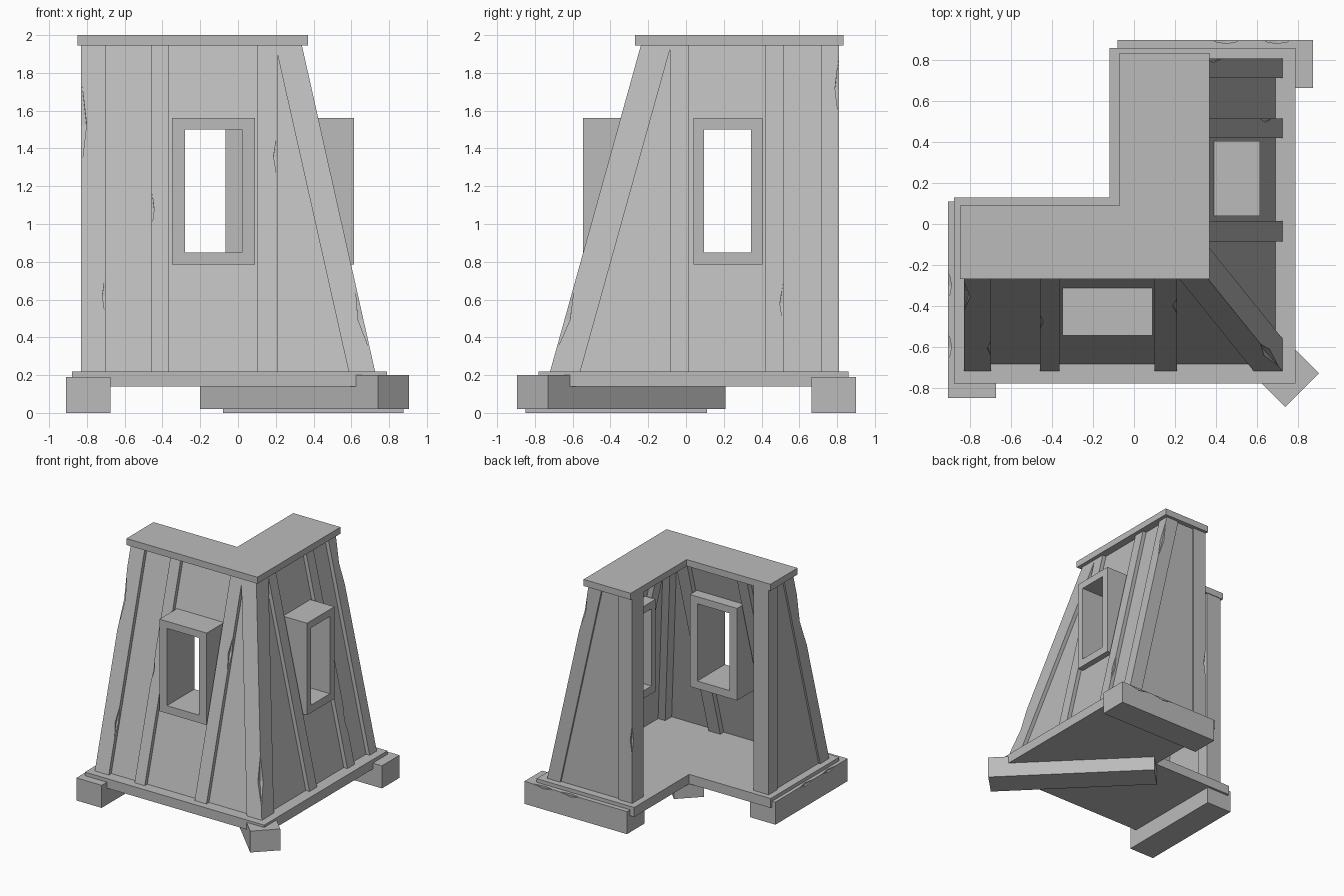
import bpy, bmesh
from mathutils import Vector

cube = bpy.data.objects.get("Cube")
if cube:
    bpy.data.objects.remove(cube, do_unlink=True)

stone = bpy.data.materials.new("plain grey")
stone.use_nodes = True
GREY = (0.5, 0.5, 0.5, 1)
stone.diffuse_color = GREY
stone.node_tree.nodes["Principled BSDF"].inputs["Base Color"].default_value = GREY

FLOOR, CEIL = 0.20, 1.96       # wall ends sit just inside the slabs
RUN = CEIL - FLOOR
FRONT = (-0.725, -0.235)       # outer y of the front posts, low and high
SIDE = (0.73, 0.335)           # outer x of the side posts, low and high


def finish(name, bm):
    bmesh.ops.recalc_face_normals(bm, faces=bm.faces)
    mesh = bpy.data.meshes.new(name)
    bm.to_mesh(mesh)
    bm.free()
    mesh.materials.append(stone)
    obj = bpy.data.objects.new(name, mesh)
    bpy.context.collection.objects.link(obj)
    return obj


def loft(name, low, high, z0=FLOOR, z1=CEIL):
    """Solid between two plan outlines with equal point counts."""
    bm = bmesh.new()
    a = [bm.verts.new((x, y, z0)) for x, y in low]
    b = [bm.verts.new((x, y, z1)) for x, y in high]
    bm.faces.new(a)
    bm.faces.new(b)
    for i in range(len(a)):
        j = (i + 1) % len(a)
        bm.faces.new((a[i], a[j], b[j], b[i]))
    return finish(name, bm)


def rect(x0, x1, y0, y1):
    return [(x0, y0), (x1, y0), (x1, y1), (x0, y1)]


def box(name, x0, x1, y0, y1, z0, z1):
    r = rect(x0, x1, y0, y1)
    return loft(name, r, r, z0, z1)


def l_slab(name, x0, x1, y0, y1, xi, yi, z0, z1):
    r = [(x0, y0), (x1, y0), (x1, y1), (xi, y1), (xi, yi), (x0, yi)]
    return loft(name, r, r, z0, z1)


def cut(obj, cutter):
    mod = obj.modifiers.new("cut", "BOOLEAN")
    mod.operation = "DIFFERENCE"
    mod.solver = "EXACT"
    mod.object = cutter


# Roof and floor slabs
l_slab("roof_slab", -0.85, 0.37, -0.27, 0.835, -0.07, 0.09, 1.945, 2.0)
l_slab("floor_slab", -0.88, 0.79, -0.78, 0.86, -0.12, 0.13, 0.14, 0.22)

# Support beams, one set diagonally under the corner
beams = [box("left_beam", -0.91, -0.675, -0.85, 0.11, 0, 0.19),
         box("back_beam", -0.08, 0.875, 0.665, 0.90, 0, 0.19)]
diagonal = [(0.74, -0.895), (0.905, -0.73), (-0.035, 0.21), (-0.2, 0.045)]
beams.append(loft("corner_beam", diagonal, diagonal, 0.02, 0.20))

# Posts on the leaning walls
posts = []
depth = 0.12
for name, x0, x1 in (("front_end_post", -0.83, -0.70),
                     ("front_left_post", -0.46, -0.365),
                     ("front_right_post", 0.10, 0.21)):
    posts.append(loft(name, *[rect(x0, x1, y, y + depth) for y in FRONT]))
for name, y0, y1 in (("side_end_post", 0.715, 0.81),
                     ("side_back_post", 0.42, 0.515),
                     ("side_front_post", -0.085, 0.015)):
    posts.append(loft(name, *[rect(x - depth, x, y0, y1) for x in SIDE]))
corner = [rect(x - 0.14, x, y, y + 0.16) for x, y in zip(SIDE, FRONT)]
corner_post = loft("corner_post", *corner)
posts.append(corner_post)

# Upright posts at the open back
posts.append(box("left_upright", -0.83, -0.69, -0.03, 0.085, FLOOR, CEIL))
posts.append(box("back_upright", -0.065, 0.06, 0.66, 0.81, FLOOR, CEIL))

# Wall panels, set back from the posts
inset, thick = 0.034, 0.04
panel_y = [y + inset for y in FRONT]
panel_x = [x - inset for x in SIDE]
front_panel = loft("front_panel", *[rect(-0.80, x - 0.02, y, y + thick)
                                    for x, y in zip(panel_x, panel_y)])
side_panel = loft("side_panel", *[rect(x - thick, x, y + 0.02, 0.79)
                                  for x, y in zip(panel_x, panel_y)])
loft("left_end_panel", *[rect(-0.815, -0.765, y + 0.03, 0.04) for y in panel_y])
loft("back_end_panel", *[rect(0.0, x - 0.03, 0.745, 0.795) for x in panel_x])

# Window boxes and their openings
front_frame = box("front_window_frame", -0.35, 0.09, -0.545, -0.18, 0.785, 1.56)
side_frame = box("side_window_frame", 0.255, 0.615, 0.04, 0.405, 0.785, 1.56)
front_hole = box("front_window_cutter", -0.28, 0.02, -0.9, -0.05, 0.85, 1.50)
side_hole = box("side_window_cutter", 0.12, 0.95, 0.095, 0.345, 0.85, 1.50)
for hole, parts in ((front_hole, (front_frame, front_panel)),
                    (side_hole, (side_frame, side_panel))):
    for part in parts:
        cut(part, hole)

# Chipped edges: long slim diamonds cut out along the edges
chips = bmesh.new()


def chip(point, axis, half, radius):
    axis = Vector(axis).normalized()
    p = Vector(point)
    u = axis.orthogonal().normalized()
    v = axis.cross(u)
    ring = [chips.verts.new(p + d * radius) for d in (u, v, -u, -v)]
    for s in (-half, half):
        tip = chips.verts.new(p + axis * s)
        for i in range(4):
            chips.faces.new((ring[i], ring[(i + 1) % 4], tip))
    if not any(len(f.verts) != 3 for f in tip.link_faces):
        # close nothing: the two pyramids share their ring
        return


def lean(pair, z):
    return pair[0] + (pair[1] - pair[0]) * (z - FLOOR) / RUN


front_axis = (0, FRONT[1] - FRONT[0], RUN)
side_axis = (SIDE[1] - SIDE[0], 0, RUN)
for x, z, half, r in ((-0.83, 1.53, 0.25, 0.04), (-0.70, 0.62, 0.13, 0.025),
                      (-0.46, 1.08, 0.13, 0.022), (0.21, 1.36, 0.14, 0.03)):
    chip((x, lean(FRONT, z), z), front_axis, half, r)
for y, z, half, r in ((0.81, 1.72, 0.18, 0.03), (0.515, 0.58, 0.12, 0.025)):
    chip((lean(SIDE, z), y, z), side_axis, half, r)
chip((lean(SIDE, 0.5), lean(FRONT, 0.5), 0.5),
     (SIDE[1] - SIDE[0], FRONT[1] - FRONT[0], RUN), 0.2, 0.04)
chip((-0.065, 0.81, 0.75), (0, 0, 1), 0.12, 0.025)
for y in (-0.6, -0.3):
    chip((-0.91, y, 0.19), (0, 1, 0), 0.09, 0.025)
for x in (0.45, 0.7):
    chip((x, 0.90, 0.19), (1, 0, 0), 0.1, 0.025)
chip_cutter = finish("chip_cutter", chips)
for part in posts + beams:
    cut(part, chip_cutter)

for helper in (front_hole, side_hole, chip_cutter):
    helper.hide_render = True
    helper.hide_set(True)
